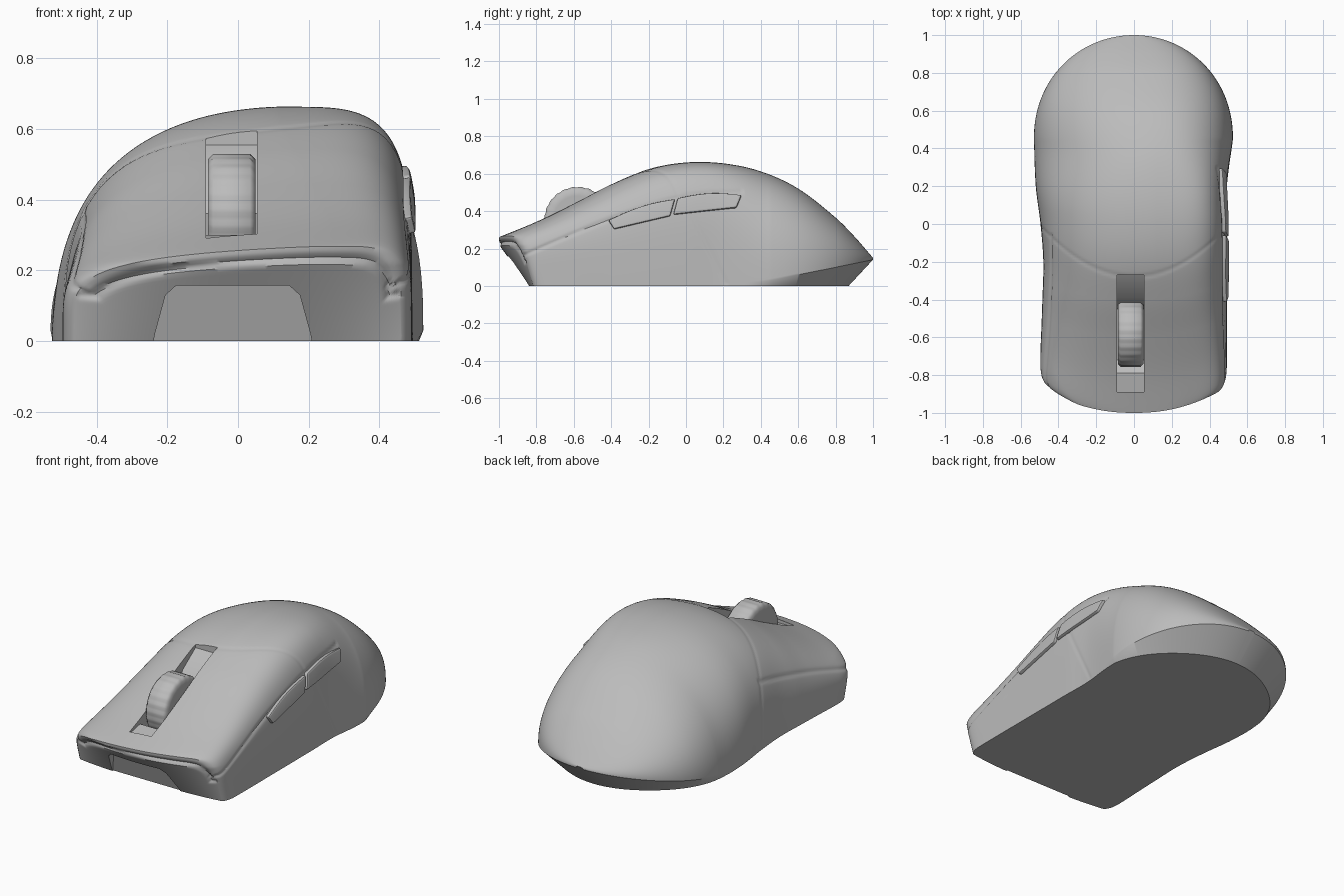
import bpy, bmesh, math

if "Cube" in bpy.data.objects:
    bpy.data.objects.remove(bpy.data.objects["Cube"])

grey = bpy.data.materials.new("matte_grey")
grey.use_nodes = True
grey.diffuse_color = (0.5, 0.5, 0.5, 1)
grey.node_tree.nodes["Principled BSDF"].inputs["Base Color"].default_value = (0.5, 0.5, 0.5, 1)


def make(name, bm):
    bmesh.ops.recalc_face_normals(bm, faces=bm.faces)
    mesh = bpy.data.meshes.new(name)
    bm.to_mesh(mesh)
    bm.free()
    mesh.materials.append(grey)
    ob = bpy.data.objects.new(name, mesh)
    bpy.context.collection.objects.link(ob)
    return ob


def activate(ob):
    bpy.ops.object.select_all(action='DESELECT')
    ob.select_set(True)
    bpy.context.view_layer.objects.active = ob


def smooth(a, b, t):
    t = min(1, max(0, (t - a) / (b - a)))
    return t * t * (3 - 2 * t)


def curve(*pts):
    """Smooth function through a few (position, value) points."""
    n = len(pts)

    def slope(i):
        a, b = pts[max(i - 1, 0)], pts[min(i + 1, n - 1)]
        return (b[1] - a[1]) / (b[0] - a[0])

    def f(t):
        t = min(max(t, pts[0][0]), pts[-1][0])
        i = max(k for k in range(n - 1) if pts[k][0] <= t)
        (x0, y0), (x1, y1) = pts[i], pts[i + 1]
        d, u = x1 - x0, (t - x0) / (x1 - x0)
        return (y0 * (1 + 2 * u) * (1 - u) ** 2 + slope(i) * d * u * (1 - u) ** 2
                + y1 * u * u * (3 - 2 * u) + slope(i + 1) * d * u * u * (u - 1))
    return f


# Profiles along the length: crown height, widest rim, and both side outlines
crown = curve((-1, .268), (-.8, .35), (-.6, .445), (-.4, .545), (-.2, .625), (0, .66),
              (.2, .655), (.4, .612), (.6, .52), (.8, .365), (.9, .265), (1, .15))
rim = curve((-1, .015), (0, .015), (.35, .015), (.65, .07), (1, .14))
left = curve((-.88, .465), (-.865, .48), (-.83, .492), (-.75, .496), (-.4, .485), (-.2, .48),
             (0, .495), (.2, .52), (.45, .53))
right = curve((-.88, .462), (-.865, .477), (-.83, .488), (-.75, .492), (-.4, .493), (0, .493),
              (.2, .492), (.45, .524))
# Squareness of each shoulder, and how far the left one drops away
square_left = curve((-1, 5), (-.5, 3.5), (.05, 2.9), (.4, 2.15), (1, 2))
square_right = curve((-1, 5), (-.5, 4.2), (.1, 4.2), (.45, 2.6), (1, 2.3))
drop_left = curve((-1, .2), (-.5, .13), (.1, .13), (.5, .05), (1, 0))
seam_right = curve((-.9, .15), (-.6, .28), (-.4, .36), (0, .475), (.3, .503))
seam_left = curve((-.9, .14), (-.5, .26), (0, .38))


def bow(s):
    return .12 * (1 - smooth(-.9, .5, s))


def section(s):
    """Crown offset, half widths, shoulder squareness, rim height and rise."""
    y = s + bow(s)
    taper = math.sqrt(max(0, 1 - (max(0, y - .45) / .55) ** 2.1))
    wl, wr = left(y) * taper, right(y) * taper
    apex = wr * (.55 - .32 * smooth(-1, -.1, s))
    return apex, wl, wr, square_left(s), square_right(s), rim(y), crown(s) - rim(y)


# Body shell, lofted from rounded asymmetric sections
N, M, K = 230, 170, 26
bm = bmesh.new()


def place(x, s, z, sec):
    frac = min(1, abs(x) / (sec[1] if x < 0 else sec[2]))
    y = s + bow(s) * frac ** 2.2
    # the nose leans back below its lip
    lean = min(1, max(0, (-.55 - y) / .3)) * (1 - .6 * frac ** 2)
    y += .16 * max(0, 1 - z / .22) * lean
    return bm.verts.new((x, y, z))


rings = []
for i in range(N + 1):
    a = -1 + (1 + math.pi / 2) * i / N
    s = min(a if a < 0 else math.sin(a), .9995)
    sec = section(s)
    apex, wl, wr, nl, nr, z0, rise = sec
    ring = []
    for j in range(M + 1):
        ang = math.pi * (1 - j / M)
        c, v = math.cos(ang), abs(math.sin(ang))
        n, w = (nl, wl + apex) if c < 0 else (nr, wr - apex)
        r = (abs(c) ** n + v ** n) ** (-1 / n)
        slant = 1 - drop_left(s) * max(0, -c * r) ** 1.4
        ring.append(place(apex + w * c * r, s, z0 + rise * v * r * slant, sec))
    # tucked-in lower edge
    for k in (0, -1):
        p = ring[k].co
        if s < .2:
            foot = place(p.x, s, 0, sec)
        else:
            f = 1 - .2 * smooth(.3, 1, p.y)
            foot = bm.verts.new((p.x * f, .35 + (p.y - .35) * f, 0))
        ring = [foot] + ring if k == 0 else ring + [foot]
    rings.append(ring)


def skin(rows):
    for a, b in zip(rows, rows[1:]):
        for j in range(len(a) - 1):
            bm.faces.new((a[j], a[j + 1], b[j + 1], b[j]))


skin(rings)
bm.faces.new(rings[-1])

# Nose face, with the gap under the lip
sec, nose = section(-1), [rings[0]]
for k in range(1, K + 1):
    row, t = [], k / K
    for j, top in enumerate(rings[0]):
        x = top.co.x * (1 - t) + t * (-sec[1] + (sec[1] + sec[2]) * j / (M + 2))
        v = place(x, -1, top.co.z * (1 - t), sec)
        if 0 < j < M + 2:
            gap = v.co.z - max(.13, top.co.z - .032)
            v.co.y += .014 * math.exp(-(gap / .01) ** 2) * smooth(.1, .18, top.co.z)
        row.append(v)
    nose.append(row)
skin(nose)
bm.faces.new([r[0] for r in rings] + [r[-1] for r in reversed(rings)] + nose[-1][-2:0:-1])
bmesh.ops.remove_doubles(bm, verts=bm.verts, dist=1e-5)
bmesh.ops.recalc_face_normals(bm, faces=bm.faces)
bm.normal_update()

# Panel seams pressed into the shell
for v in bm.verts:
    x, y, z = v.co
    if z < .01:
        continue
    arc = -.28 + .24 * (abs(x) / .47) ** 2
    if x > .4 and z < .47:
        arc = .22 - .5 * z
    depth = .003 * math.exp(-((y - arc) / .009) ** 2)
    if abs(x) > .4 and -.87 < y < (.3 if x > 0 else -.05):
        line = seam_right(y) if x > 0 else seam_left(y)
        depth = max(depth, .006 * math.exp(-((z - line) / .01) ** 2))
    v.co -= v.normal * depth
body = make("body_shell", bm)


def prism(name, ends):
    """Solid between two matching outlines."""
    bm = bmesh.new()
    a, b = [[bm.verts.new(p) for p in e] for e in ends]
    bm.faces.new(a)
    bm.faces.new(b[::-1])
    for i in range(len(a)):
        k = (i + 1) % len(a)
        bm.faces.new((a[i], b[i], b[k], a[k]))
    ob = make(name, bm)
    ob.hide_render = True
    return ob


# Wheel slot and nose recess, cut from the shell
slot = [(-.89, .28), (-.79, .3), (-.72, .26), (-.45, .36), (-.39, .47), (-.27, .555),
        (-.27, .8), (-.89, .8)]
slot_cutter = prism("slot_cutter", [[(x, y, z) for y, z in slot] for x in (-.09, .054)])
trapezoid = [(-.245, -.03), (-.235, .02), (-.205, .13), (-.175, .157), (.145, .157),
             (.175, .13), (.205, .02), (.215, -.03)]
nose_cutter = prism("nose_cutter", [[(x, -1.3, z) for x, z in trapezoid],
                                    [(x, -.83 - .35 * z, z) for x, z in trapezoid]])
activate(body)
for cutter in (slot_cutter, nose_cutter):
    mod = body.modifiers.new("cut", 'BOOLEAN')
    mod.operation, mod.solver, mod.object = 'DIFFERENCE', 'EXACT', cutter
    bpy.ops.object.modifier_apply(modifier=mod.name)
    bpy.data.objects.remove(cutter)
bpy.ops.object.shade_smooth_by_angle(angle=math.radians(38))

# Scroll wheel with fine ridges
bm = bmesh.new()
rows = []
for x, r in ((-.067, .13), (-.067, .162), (-.052, .178), (.052, .178), (.067, .162), (.067, .13)):
    row = []
    for i in range(96):
        a = math.tau * i / 96
        q = r - (.003 if i % 4 < 2 and r > .17 else 0)
        row.append(bm.verts.new((x - .018, -.58 + q * math.cos(a), .352 + q * math.sin(a))))
    rows.append(row)
skin([row + row[:1] for row in rows])
bm.faces.new(rows[0])
bm.faces.new(rows[-1])
activate(make("scroll_wheel", bm))
bpy.ops.object.shade_smooth_by_angle(angle=math.radians(50))


def wall(y, z):
    """Surface of the +x side at a given length and height."""
    apex, wl, wr, nl, nr, z0, rise = section(y - bow(y - .1))
    v = min(.97, max(0, (z - z0) / rise))
    return apex + (wr - apex) * (1 - v ** nr) ** (1 / nr)


# Two side buttons that follow the wall; corners run bottom-front to top-front
for name, corners in (
        ("front_side_button", ((-.385, .305), (-.085, .375), (-.06, .465), (-.415, .352))),
        ("rear_side_button", ((-.068, .382), (.27, .42), (.298, .488), (-.045, .47)))):
    (ya, za), (yb, zb), (yc, zc), (yd, zd) = corners
    bm = bmesh.new()
    rows = []
    for i in range(9):
        row, t = [], i / 8
        for j in range(25):
            u = j / 24
            arch = .018 * math.sin(math.pi * u) * t
            y = (ya + (yb - ya) * u) * (1 - t) + (yd + (yc - yd) * u) * t
            z = (za + (zb - za) * u) * (1 - t) + (zd + (zc - zd) * u) * t + arch
            row.append(bm.verts.new((wall(y, z) + .018, y, z)))
        rows.append(row)
    skin(rows)
    button = make(name, bm)
    activate(button)
    if button.data.polygons[0].normal.x < 0:
        button.data.flip_normals()
    shell = button.modifiers.new("thickness", 'SOLIDIFY')
    shell.thickness, shell.offset = .035, -1
    edge = button.modifiers.new("soft_edge", 'BEVEL')
    edge.width, edge.segments, edge.angle_limit = .008, 2, math.radians(50)
    for mod in (shell, edge):
        bpy.ops.object.modifier_apply(modifier=mod.name)
    bpy.ops.object.shade_smooth_by_angle(angle=math.radians(40))
